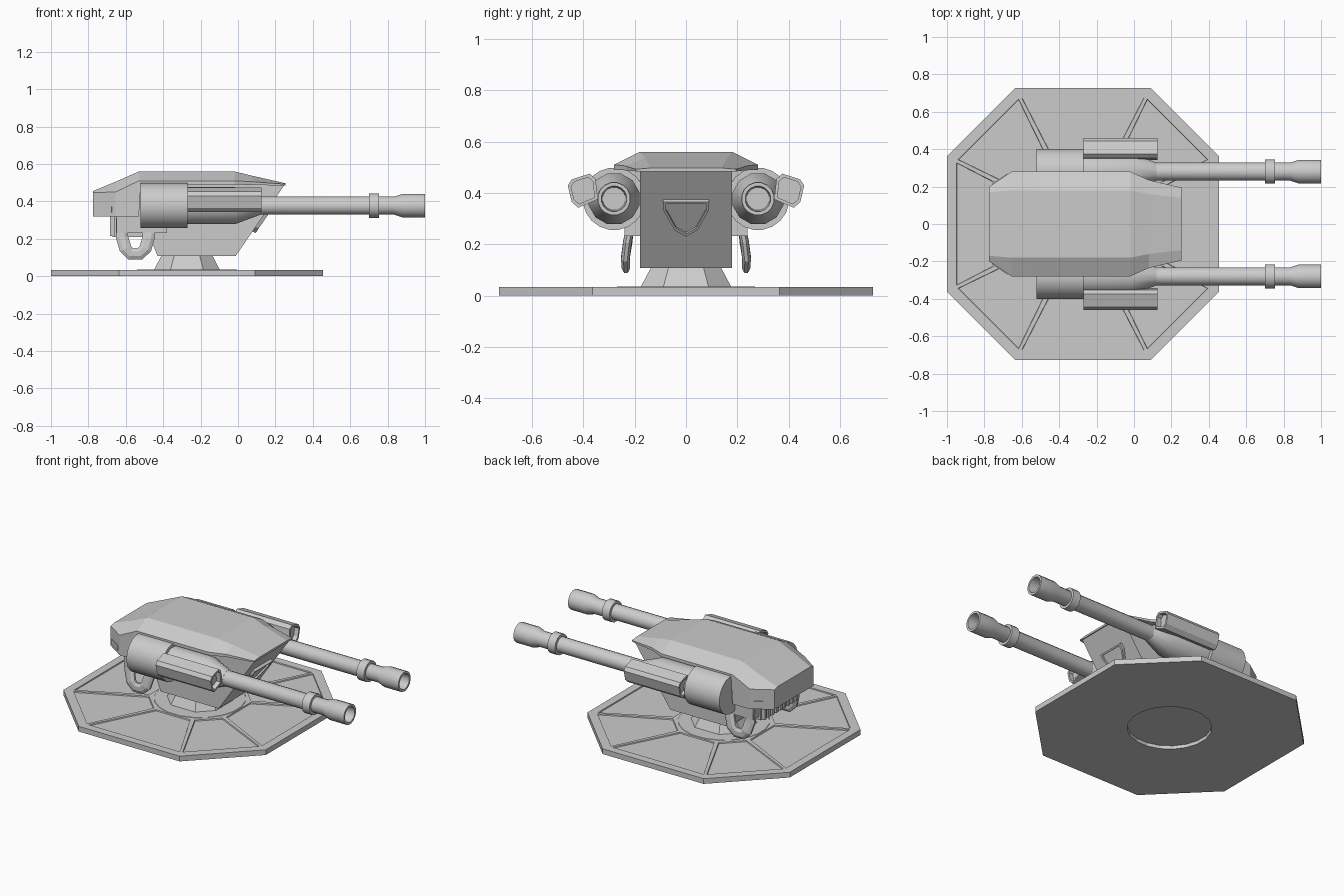
import bpy, bmesh, math
from mathutils import Vector

if "Cube" in bpy.data.objects:
    bpy.data.objects.remove(bpy.data.objects["Cube"])

CX = -0.273          # turret axis
BY, BZ = 0.28, 0.377  # gun axis


def finish(name, bm, smooth=False):
    bmesh.ops.recalc_face_normals(bm, faces=bm.faces)
    me = bpy.data.meshes.new(name)
    bm.to_mesh(me)
    bm.free()
    ob = bpy.data.objects.new(name, me)
    bpy.context.collection.objects.link(ob)
    if smooth:
        bpy.ops.object.select_all(action='DESELECT')
        ob.select_set(True)
        bpy.context.view_layer.objects.active = ob
        bpy.ops.object.shade_smooth_by_angle(angle=math.radians(35))
    return ob


def loft(name, sections, smooth=False):
    """Skin a list of equal-length point rings and cap both ends."""
    bm = bmesh.new()
    rings = [[bm.verts.new(p) for p in s] for s in sections]
    n = len(rings[0])
    for a, b in zip(rings, rings[1:]):
        for i in range(n):
            j = (i + 1) % n
            bm.faces.new((a[i], a[j], b[j], b[i]))
    bm.faces.new(rings[0])
    bm.faces.new(rings[-1])
    return finish(name, bm, smooth)


def lathe_x(name, profile, y, z, n):
    ang = [2 * math.pi * (i + 0.5) / n for i in range(n)]
    return loft(name, [[(x, y + r * math.cos(a), z + r * math.sin(a)) for a in ang]
                       for x, r in profile], True)


def lathe_z(name, profile, n):
    ang = [2 * math.pi * (i + 0.5) / n for i in range(n)]
    return loft(name, [[(CX + r * math.cos(a), r * math.sin(a), z) for a in ang]
                       for r, z in profile])


def box(name, x0, x1, y0, y1, z0, z1):
    return loft(name, [[(x, y0, z0), (x, y1, z0), (x, y1, z1), (x, y0, z1)]
                       for x in (x0, x1)])


def octagon(s, z):
    a, b = 0.727 * s, 0.363 * s
    pts = [(a, b), (b, a), (-b, a), (-a, b), (-a, -b), (-b, -a), (b, -a), (a, -b)]
    return [(CX + x, y, z) for x, y in pts]


# Base plate: octagonal slab with recessed panels between ribs
bm = bmesh.new()
rings = [[bm.verts.new(p) for p in octagon(s, z)]
         for s, z in ((1, 0), (1, 0.034), (0.94, 0.034), (0.36, 0.034))]
panels = []
for k in range(3):
    for i in range(8):
        j = (i + 1) % 8
        f = bm.faces.new((rings[k][i], rings[k][j], rings[k + 1][j], rings[k + 1][i]))
        if k == 2:
            panels.append(f)
bm.faces.new(rings[0])
bm.faces.new(rings[3])
bmesh.ops.recalc_face_normals(bm, faces=bm.faces)
bmesh.ops.inset_individual(bm, faces=panels, thickness=0.016)
bmesh.ops.inset_individual(bm, faces=panels, thickness=0.003, depth=-0.007)
base = finish("base_plate", bm)

# Round recess under the base
cutter = lathe_z("base_recess_cutter", [(0.25, -0.05), (0.25, 0.022)], 20)
cutter.hide_render = True
cutter.hide_viewport = True
mod = base.modifiers.new("recess", 'BOOLEAN')
mod.operation = 'DIFFERENCE'
mod.solver = 'EXACT'
mod.object = cutter

# Centre collar and tapered pedestal
lathe_z("base_collar", [(0.28, 0.026), (0.27, 0.036)], 20)
loft("pedestal", [octagon(0.245, 0.03), octagon(0.18, 0.12)])

# Lower hull: side profile extruded across the width
hull = [(-0.66, 0.21), (-0.66, 0.49), (0.25, 0.49), (-0.013, 0.107),
        (-0.43, 0.107), (-0.47, 0.21)]
loft("hull", [[(x, y, z) for x, z in hull] for y in (-0.18, 0.18)])

# Upper armour shell: x, half width top, z top, half width side, z side, z bottom
shell = [(-0.775, 0.17, 0.455, 0.20, 0.447, 0.32),
         (-0.655, 0.18, 0.505, 0.28, 0.450, 0.32),
         (-0.530, 0.18, 0.560, 0.28, 0.510, 0.32),
         (-0.520, 0.18, 0.560, 0.28, 0.510, 0.49),
         (-0.020, 0.18, 0.560, 0.28, 0.510, 0.49),
         (0.080, 0.16, 0.536, 0.235, 0.505, 0.488),
         (0.253, 0.14, 0.497, 0.195, 0.492, 0.484)]
loft("armour_shell", [[(x, -t, zt), (x, t, zt), (x, w, zs), (x, w, zb), (x, -w, zb), (x, -w, zs)]
                      for x, t, zt, w, zs, zb in shell])

# Shield-shaped plate on the sloping front
outline = [(-0.09, 0.375), (0.09, 0.375), (0.09, 0.345), (0.045, 0.265),
           (0, 0.24), (-0.045, 0.265), (-0.09, 0.345)]
normal = Vector((0.823, 0, -0.568))


def plate_ring(scale, depth):
    ring = []
    for y, z in outline:
        y, z = y * scale, 0.32 + (z - 0.32) * scale
        ring.append(Vector((-0.013 + 0.687 * (z - 0.107), y, z)) + normal * depth)
    return ring


loft("front_plate", [plate_ring(1, -0.01), plate_ring(1, 0.018),
                     plate_ring(0.86, 0.018), plate_ring(0.86, 0.008)])

# Cooling fins at the rear
box("rear_grille", -0.672, -0.65, -0.17, 0.17, 0.21, 0.33)
for i in range(9):
    y = -0.16 + 0.04 * i
    box("rear_fin", -0.685, -0.66, y - 0.01, y + 0.01, 0.215, 0.33)

# Everything that repeats on both sides
pod = [(0.343, 0.375), (0.352, 0.455), (0.375, 0.475), (0.445, 0.452),
       (0.460, 0.428), (0.445, 0.365), (0.420, 0.342)]
hose = [(-0.62, 0.215, 0.31), (-0.62, 0.225, 0.21), (-0.602, 0.236, 0.148), (-0.575, 0.234, 0.12),
        (-0.525, 0.234, 0.12), (-0.495, 0.236, 0.148), (-0.477, 0.228, 0.21), (-0.475, 0.215, 0.28)]
for s, side in ((1, "left"), (-1, "right")):
    # Gun housing, tapered sleeve, barrel with collar and flared hollow muzzle
    lathe_x(side + "_gun_housing", [(-0.52, 0.122), (-0.27, 0.122)], s * BY, BZ, 20)
    lathe_x(side + "_gun_sleeve", [(-0.28, 0.102), (-0.015, 0.102), (0.12, 0.05)],
            s * BY, BZ, 12)
    lathe_x(side + "_barrel", [(0.0, 0.049), (0.835, 0.049), (0.88, 0.064), (1.0, 0.064),
                               (1.0, 0.05), (0.90, 0.045)], s * BY, BZ, 16)
    lathe_x(side + "_barrel_collar", [(0.70, 0.048), (0.70, 0.066), (0.755, 0.066),
                                      (0.755, 0.048)], s * BY, BZ, 16)

    # Chamfered side box with recessed ends
    loft(side + "_side_box",
         [[(x, s * (0.402 + (y - 0.402) * k), 0.41 + (z - 0.41) * k) for y, z in pod]
          for x, k in ((-0.25, 0.78), (-0.27, 0.78), (-0.27, 1), (0.125, 1),
                       (0.125, 0.78), (0.095, 0.78))])

    # Gun mount block
    box(side + "_gun_mount", -0.65, -0.38, s * 0.15, s * 0.24, 0.232, 0.45)

    # Flat hose looping below the mount
    rings = []
    for i, (x, y, z) in enumerate(hose):
        p, q = hose[max(i - 1, 0)], hose[min(i + 1, len(hose) - 1)]
        t = Vector((q[0] - p[0], 0, q[2] - p[2])).normalized()
        n = Vector((-t.z, 0, t.x))
        rings.append([Vector((x, s * y, z)) + n * (0.036 * math.cos(a))
                      + Vector((0, 0.018 * math.sin(a), 0))
                      for a in (math.pi * (k + 0.5) / 4 for k in range(8))])
    loft(side + "_hose", rings)

    # Small vent on the rear chamfer
    a, b = Vector((-0.758, s * 0.2113, 0)), Vector((-0.675, s * 0.2667, 0))
    out = Vector((-0.555, s * 0.832, 0))
    loft(side + "_rear_vent",
         [[a + out * d + Vector((0, 0, 0.34)), b + out * d + Vector((0, 0, 0.34)),
           b + out * d + Vector((0, 0, 0.372)), a + out * d + Vector((0, 0, 0.372))]
          for d in (-0.01, 0.004)])
